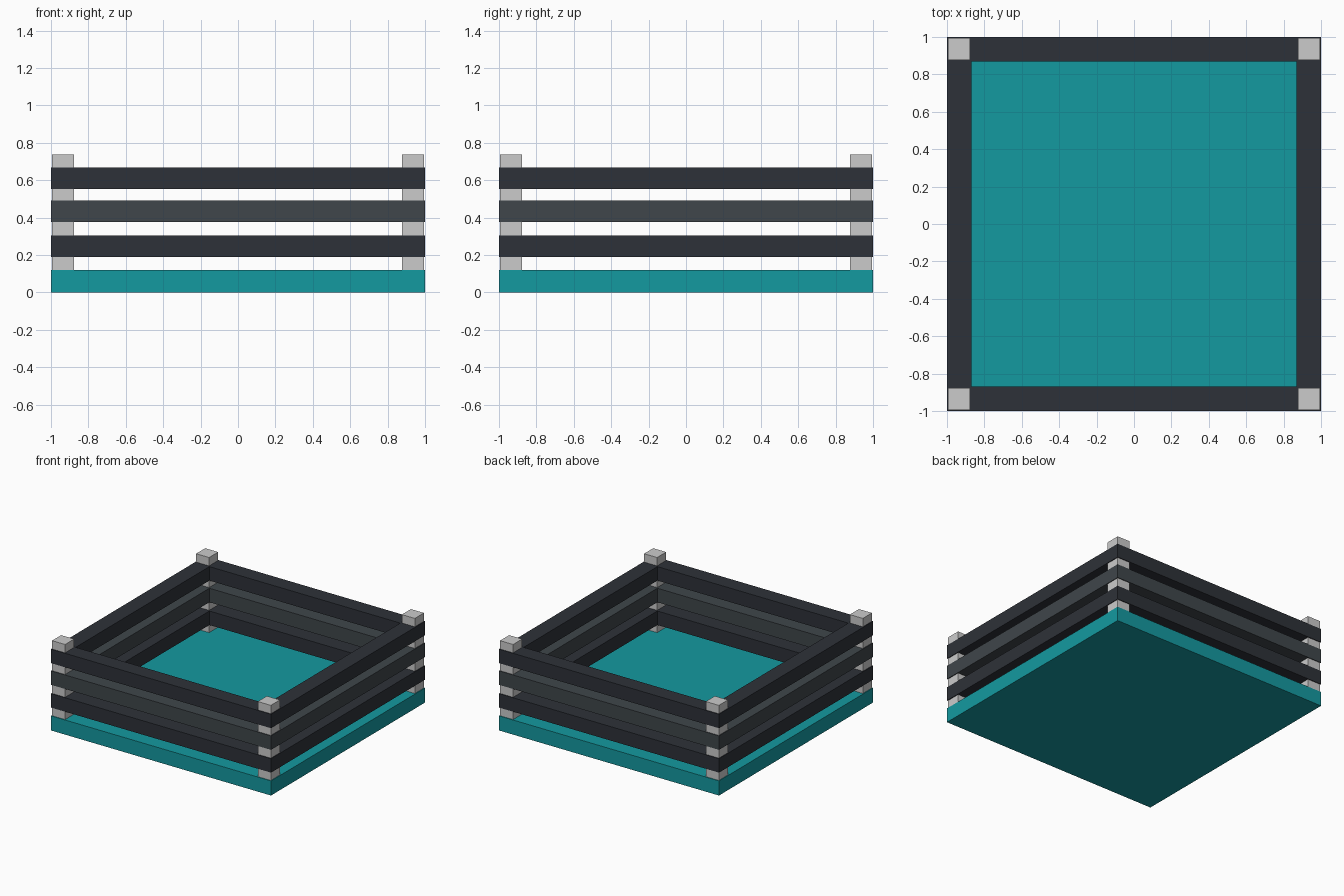
import bpy, bmesh

if "Cube" in bpy.data.objects:
    bpy.data.objects.remove(bpy.data.objects["Cube"])


def material(name, rgb):
    mat = bpy.data.materials.new(name)
    mat.diffuse_color = (*rgb, 1.0)
    mat.use_nodes = True
    mat.node_tree.nodes["Principled BSDF"].inputs["Base Color"].default_value = mat.diffuse_color
    return mat


def add_object(name, bm, mat=None):
    bmesh.ops.recalc_face_normals(bm, faces=bm.faces)
    mesh = bpy.data.meshes.new(name)
    bm.to_mesh(mesh)
    bm.free()
    if mat:
        mesh.materials.append(mat)
    obj = bpy.data.objects.new(name, mesh)
    bpy.context.collection.objects.link(obj)
    return obj


def box(name, lo, hi, mat=None):
    bm = bmesh.new()
    bmesh.ops.create_cube(bm, size=1)
    for v in bm.verts:
        v.co = [(a + b) / 2 + c * (b - a) for a, b, c in zip(lo, hi, v.co)]
    return add_object(name, bm, mat)


def square_frame(name, outer, inner, z0, z1, mat):
    # Four corner cross-sections joined into a closed rectangular ring
    section = [(outer, z0), (outer, z1), (inner, z1), (inner, z0)]
    corners = [(-1, -1), (1, -1), (1, 1), (-1, 1)]
    bm = bmesh.new()
    rings = [[bm.verts.new((sx * r, sy * r, z)) for r, z in section] for sx, sy in corners]
    for i in range(4):
        a, b = rings[i], rings[(i + 1) % 4]
        for j in range(4):
            k = (j + 1) % 4
            bm.faces.new((a[j], b[j], b[k], a[k]))
    return add_object(name, bm, mat)


teal = material("teal", (0.007, 0.32, 0.352))
dark = material("dark_slate", (0.027, 0.031, 0.04))
slate = material("slate", (0.05, 0.061, 0.069))

# Floor slab
box("floor", (-1, -1, 0), (1, 1, 0.12), teal)

# Corner posts
for sx, x in (("left", -0.935), ("right", 0.935)):
    for sy, y in (("front", -0.935), ("back", 0.935)):
        box(f"{sy}_{sx}_post", (x - 0.059, y - 0.059, 0.11), (x + 0.059, y + 0.059, 0.737))

# Rails running round all four sides
for name, z, mat in (("lower", 0.188, dark), ("middle", 0.375, slate), ("upper", 0.553, dark)):
    square_frame(f"{name}_rail", 1.0, 0.868, z, z + 0.115, mat)
